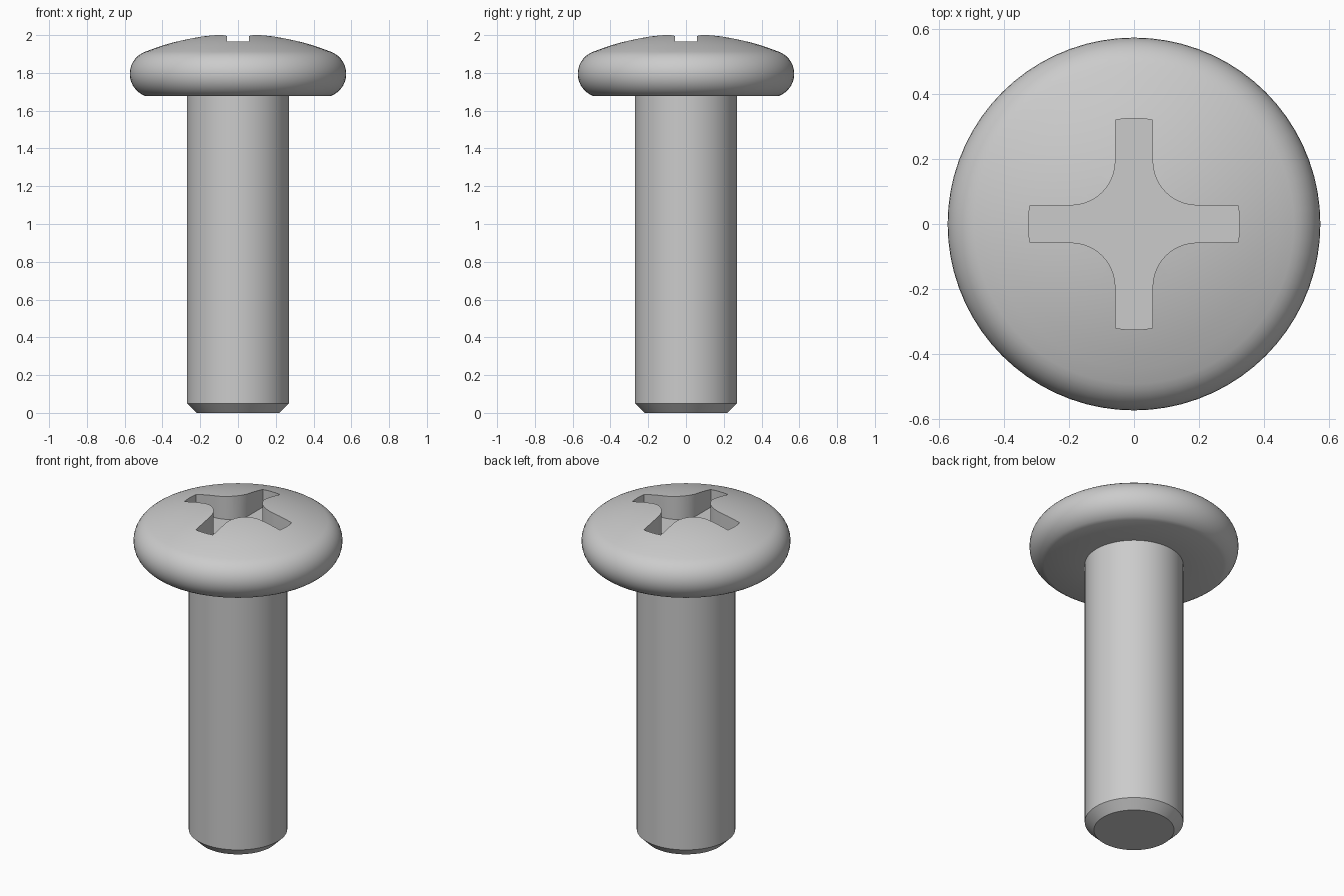
import bpy, bmesh
from math import sin, cos, pi, radians, sqrt, asin, atan2

if "Cube" in bpy.data.objects:
    bpy.data.objects.remove(bpy.data.objects["Cube"])

SEGMENTS = 72


def finish(bm, name):
    bmesh.ops.recalc_face_normals(bm, faces=bm.faces)
    mesh = bpy.data.meshes.new(name)
    bm.to_mesh(mesh)
    bm.free()
    obj = bpy.data.objects.new(name, mesh)
    bpy.context.collection.objects.link(obj)
    return obj


def lathe(name, profile):
    """Revolve an (r, z) profile about the z axis."""
    bm = bmesh.new()
    verts = [bm.verts.new((r, 0, z)) for r, z in profile]
    edges = [bm.edges.new(pair) for pair in zip(verts, verts[1:])]
    bmesh.ops.spin(bm, geom=verts + edges, cent=(0, 0, 0), axis=(0, 0, 1),
                   angle=2 * pi, steps=SEGMENTS, use_duplicate=False)
    bmesh.ops.remove_doubles(bm, verts=bm.verts, dist=1e-5)
    return finish(bm, name)


# Screw profile: chamfered tip, shank, flat underside, rounded rim, domed top
profile = [(0, 0), (0.22, 0), (0.27, 0.05), (0.27, 1.678)]
rim_r, rim_x, rim_z = 0.125, 0.448, 1.795
for i in range(15):
    a = radians(-69.5 + i * (139 / 14))
    profile.append((rim_x + rim_r * cos(a), rim_z + rim_r * sin(a)))
dome_r, apex = 1.3, 2.0075
edge = profile[-1][0]
for i in range(9, -1, -1):
    r = edge * i / 10
    profile.append((r, apex - dome_r + sqrt(dome_r ** 2 - r ** 2)))
screw = lathe("screw", profile)

# Cross recess outline: one quarter (arm end + filleted corner), repeated
half, reach, fillet, floor = 0.057, 0.325, 0.137, 1.86
tip = asin(half / reach)
quarter = [(reach * cos(a), reach * sin(a)) for a in (-tip, -tip / 2, 0, tip / 2, tip)]
c = half + fillet
for i in range(11):
    a = -pi / 2 - i * (pi / 2) / 10
    quarter.append((c + fillet * cos(a), c + fillet * sin(a)))

bm = bmesh.new()
outline = []
for k in range(4):
    ca, sa = cos(k * pi / 2), sin(k * pi / 2)
    outline += [bm.verts.new((x * ca - y * sa, x * sa + y * ca, floor)) for x, y in quarter]
base = bm.faces.new(outline)
top = bmesh.ops.extrude_face_region(bm, geom=[base])["geom"]
bmesh.ops.translate(bm, vec=(0, 0, 0.4),
                    verts=[v for v in top if isinstance(v, bmesh.types.BMVert)])
cutter = finish(bm, "recess_cutter")
cutter.hide_render = True

# Cut the recess into the head, then smooth everything but the crisp edges
cut = screw.modifiers.new("recess", "BOOLEAN")
cut.operation = "DIFFERENCE"
cut.solver = "EXACT"
cut.object = cutter
bpy.context.view_layer.objects.active = screw
screw.select_set(True)
bpy.ops.object.modifier_apply(modifier=cut.name)
bpy.data.objects.remove(cutter)
bpy.ops.object.shade_smooth_by_angle(angle=radians(30))
